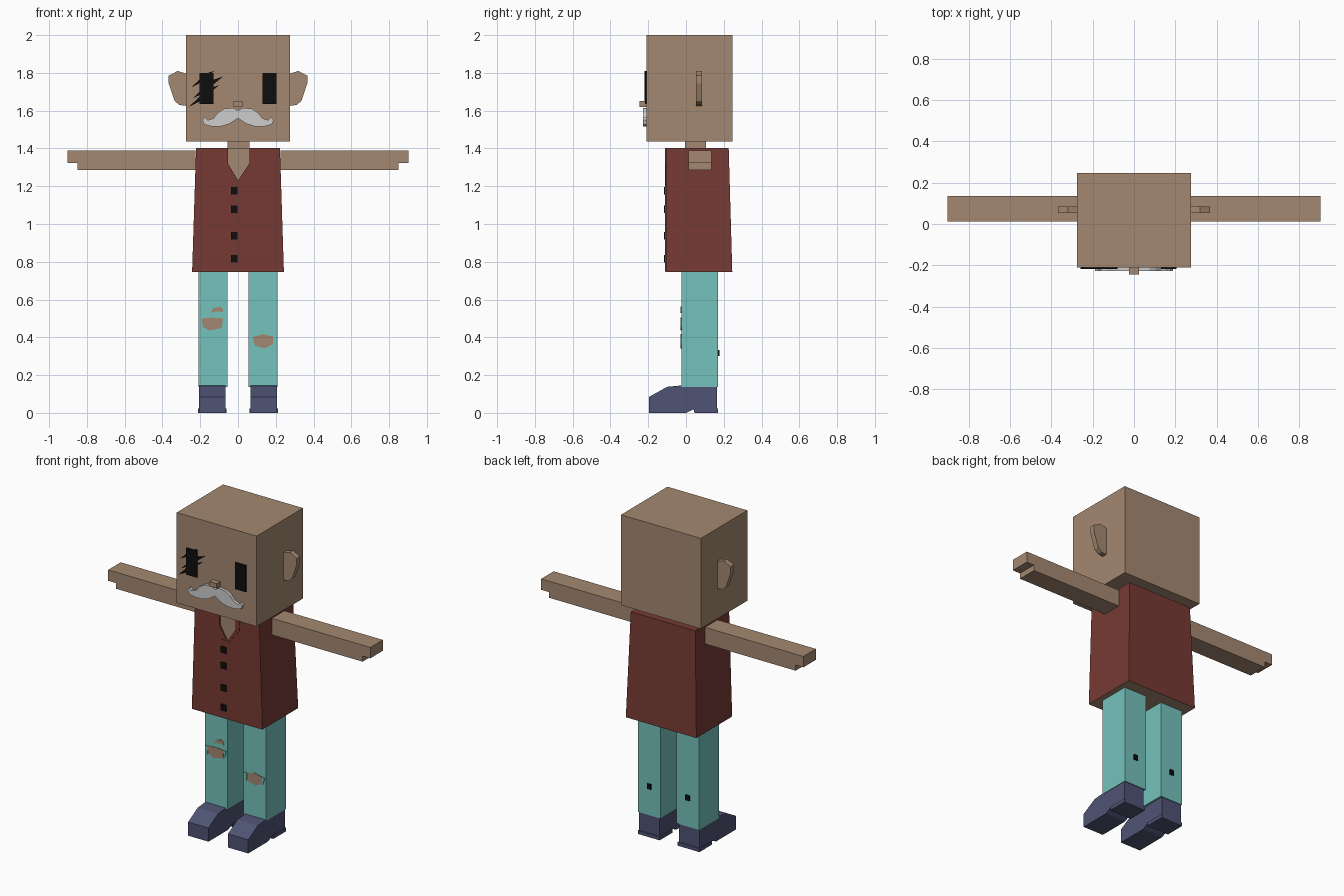
import bpy
import bmesh

default = bpy.data.objects.get("Cube")
if default:
    bpy.data.objects.remove(default, do_unlink=True)


def make_material(name, *rgb):
    """Flat material from display colour values."""
    linear = [((c / 255 + 0.055) / 1.055) ** 2.4 for c in rgb] + [1]
    mat = bpy.data.materials.new(name)
    mat.use_nodes = True
    mat.diffuse_color = linear
    mat.node_tree.nodes["Principled BSDF"].inputs["Base Color"].default_value = linear
    return mat


skin = make_material("skin", 164, 137, 113)
red = make_material("shirt red", 119, 58, 52)
teal = make_material("trouser teal", 117, 194, 188)
navy = make_material("shoe navy", 78, 83, 116)
black = make_material("black", 14, 14, 14)
white = make_material("moustache white", 205, 205, 205)


def finish(name, bm, mat):
    bmesh.ops.recalc_face_normals(bm, faces=bm.faces[:])
    mesh = bpy.data.meshes.new(name)
    bm.to_mesh(mesh)
    bm.free()
    mesh.materials.append(mat)
    obj = bpy.data.objects.new(name, mesh)
    bpy.context.collection.objects.link(obj)
    return obj


def prism(name, outline, low, high, mat, along="y"):
    """Extrude an outline drawn in (x, z), or in (y, z) when along is x."""
    bm = bmesh.new()

    def place(depth):
        if along == "y":
            return [bm.verts.new((a, depth, z)) for a, z in outline]
        return [bm.verts.new((depth, a, z)) for a, z in outline]

    front, back = place(low), place(high)
    bm.faces.new(front)
    bm.faces.new(back[::-1])
    for i in range(len(outline)):
        j = (i + 1) % len(outline)
        bm.faces.new((front[i], back[i], back[j], front[j]))
    return finish(name, bm, mat)


def box(name, xs, ys, zs, mat):
    (a, b), (c, d) = xs, zs
    return prism(name, [(a, c), (b, c), (b, d), (a, d)], ys[0], ys[1], mat)


def flip(outline, side):
    return [(side * x, z) for x, z in outline]


# Head, neck and nose
HEAD_FRONT = -0.21
box("head", (-0.275, 0.275), (HEAD_FRONT, 0.247), (1.437, 2), skin)
box("neck", (-0.055, 0.06), (-0.005, 0.105), (1.38, 1.45), skin)
box("nose", (-0.025, 0.025), (-0.245, HEAD_FRONT), (1.62, 1.65), skin)

# Moustache: half outline mirrored about the middle
half = [(0.025, 1.615), (0.075, 1.61), (0.105, 1.59), (0.13, 1.56), (0.16, 1.55),
        (0.175, 1.565), (0.188, 1.55), (0.18, 1.527), (0.14, 1.517), (0.09, 1.517),
        (0.045, 1.53)]
prism("moustache", [(0, 1.6)] + half + [(0, 1.56)] + flip(half[::-1], -1),
      -0.228, HEAD_FRONT, white)

# Eyes, with jagged lashes on the right one
for label, x in (("right", -0.168), ("left", 0.168)):
    box(label + "_eye", (x - 0.037, x + 0.037), (-0.218, HEAD_FRONT), (1.635, 1.8), black)
lash = [(-0.08, -0.06), (-0.03, -0.035), (-0.035, -0.015), (0.08, 0.055),
        (0.02, 0.035), (0.03, 0.015)]
for i, (x, z) in enumerate(((-0.185, 1.77), (-0.16, 1.725), (-0.18, 1.68))):
    size = 0.75 if i == 0 else 1
    prism("right_lash", [(x + size * a, z + size * b) for a, b in lash],
          -0.219, HEAD_FRONT, black)

# Ears
ear = [(0.27, 1.795), (0.32, 1.81), (0.367, 1.785), (0.367, 1.745), (0.335, 1.65),
       (0.31, 1.63), (0.27, 1.625)]

# Shoe side profile with a raised heel notch
shoe = [(-0.195, 0.085), (-0.1, 0.138), (-0.025, 0.145), (0.165, 0.145), (0.165, 0),
        (0.045, 0), (0.04, 0.02), (0, 0), (-0.195, 0)]

# Arm with a stepped fingertip
arm = [(0.225, 1.39), (0.903, 1.39), (0.903, 1.322), (0.85, 1.322), (0.85, 1.287),
       (0.225, 1.287)]

for label, side in (("left", 1), ("right", -1)):
    prism(label + "_ear", flip(ear, side), 0.053, 0.085, skin)
    prism(label + "_arm", flip(arm, side), 0.012, 0.135, skin)
    inner, outer = sorted((side * 0.055, side * 0.21))
    box(label + "_trouser_leg", (inner, outer), (-0.025, 0.17), (0.137, 0.76), teal)
    inner, outer = sorted((side * 0.067, side * 0.207))
    prism(label + "_shoe", shoe, inner, outer, navy, along="x")
    box(label + "_heel", (inner - 0.005, outer + 0.005), (0.045, 0.17), (0, 0.022), navy)
    x = side * 0.132
    box(label + "_calf_mark", (x - 0.013, x + 0.013), (0.17, 0.178), (0.302, 0.334), black)

# Shirt: tapered box, skin showing below
bm = bmesh.new()
bmesh.ops.create_cube(bm, size=2)
for v in bm.verts:
    top = v.co.z > 0
    v.co.x *= 0.222 if top else 0.243
    v.co.y = -0.107 if v.co.y < 0 else (0.226 if top else 0.245)
    v.co.z = 1.402 if top else 0.747
shirt = finish("shirt", bm, red)
shirt.data.materials.append(skin)
for face in shirt.data.polygons:
    face.material_index = int(face.normal.z < -0.9)

# Open neckline cut into the shirt, with the chest behind it
neckline = [(-0.053, 1.5), (0.06, 1.5), (0.06, 1.32), (0, 1.23), (-0.053, 1.32)]
cutter = prism("neckline_cutter", neckline, -0.2, -0.08, red)
cutter.hide_render = True
cutter.hide_viewport = True
cut = shirt.modifiers.new("neckline", "BOOLEAN")
cut.operation = "DIFFERENCE"
cut.solver = "EXACT"
cut.object = cutter
chest = [(x, min(z, 1.402)) for x, z in neckline]
prism("chest", chest, -0.098, -0.079, skin)

# Collar flap, button strip and buttons
prism("collar", [(0.06, 1.402), (0.09, 1.402), (0.085, 1.32), (0, 1.21), (0, 1.23),
                 (0.06, 1.32)], -0.111, -0.1, red)
box("button_strip", (-0.038, 0), (-0.11, -0.1), (0.748, 1.235), red)
for z in (0.815, 0.938, 1.077, 1.175):
    box("button", (-0.038, -0.003), (-0.116, -0.108), (z - 0.02, z + 0.02), black)

# Torn knees: bare patches with small cloth flaps beside them
LEG_FRONT = -0.025
patches = {
    "right_knee_tear": [(-0.195, 0.5), (-0.13, 0.505), (-0.08, 0.5), (-0.085, 0.45),
                        (-0.15, 0.435), (-0.185, 0.455)],
    "right_upper_tear": [(-0.145, 0.53), (-0.13, 0.555), (-0.095, 0.562), (-0.078, 0.55),
                         (-0.08, 0.535), (-0.115, 0.537)],
    "left_knee_tear": [(0.075, 0.4), (0.13, 0.417), (0.185, 0.405), (0.19, 0.365),
                       (0.14, 0.342), (0.09, 0.355)],
}
for name, outline in patches.items():
    prism(name, outline, LEG_FRONT - 0.003, LEG_FRONT, skin)
for x, z, side in ((-0.19, 0.5, -1), (-0.08, 0.5, 1), (0.08, 0.405, -1), (0.185, 0.405, 1)):
    flap = [(x, z), (x + side * 0.018, z), (x + side * 0.01, z - 0.035), (x, z - 0.05)]
    prism("knee_flap", flap, LEG_FRONT - 0.005, LEG_FRONT, teal)
